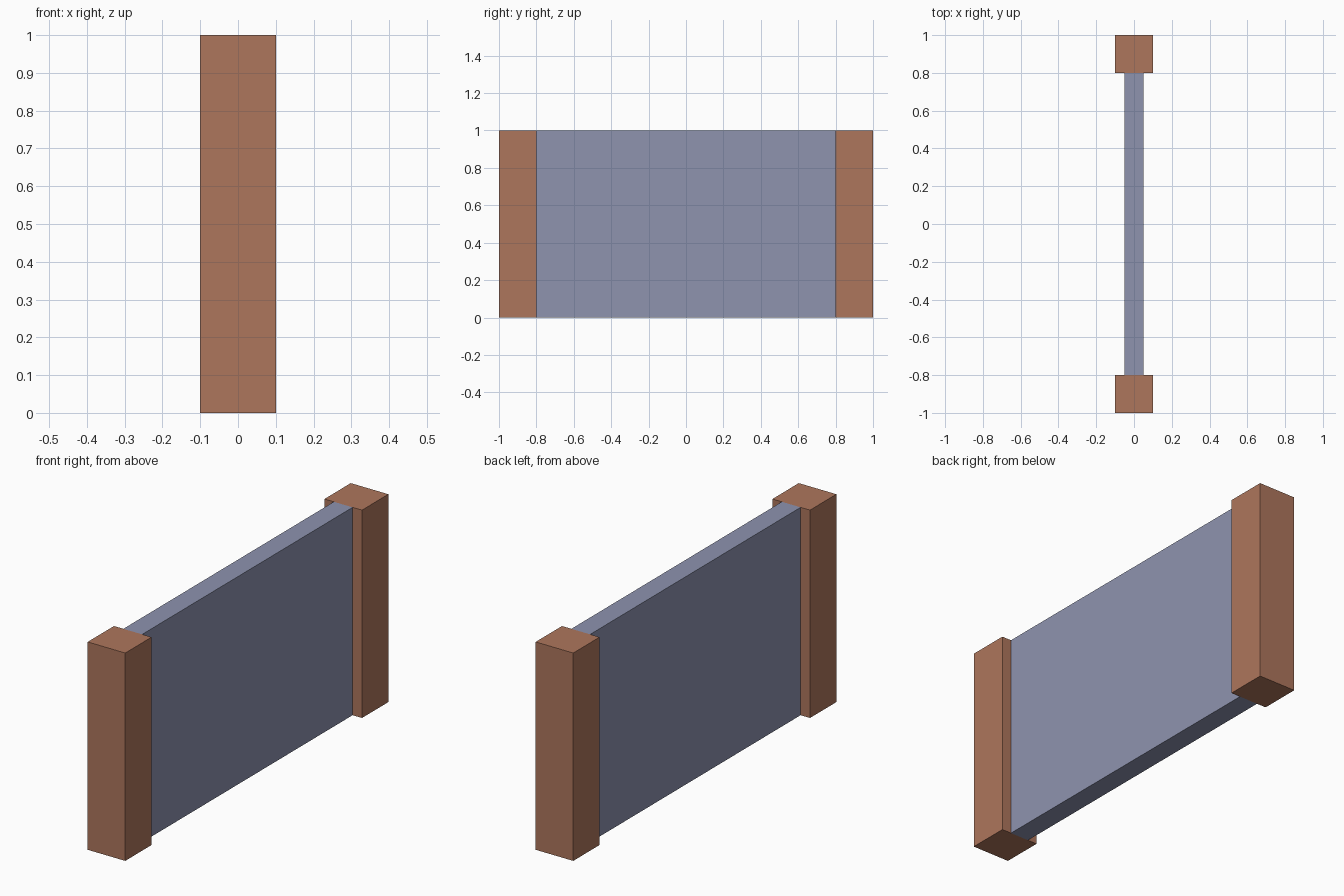
import bpy

if "Cube" in bpy.data.objects:
    bpy.data.objects.remove(bpy.data.objects["Cube"])


def material(name, rgb):
    mat = bpy.data.materials.new(name)
    mat.diffuse_color = (*rgb, 1.0)
    mat.use_nodes = True
    mat.node_tree.nodes["Principled BSDF"].inputs["Base Color"].default_value = mat.diffuse_color
    return mat


def box(name, size, centre, mat):
    bpy.ops.mesh.primitive_cube_add(size=1, location=centre)
    obj = bpy.context.object
    obj.name = name
    obj.scale = size
    bpy.ops.object.transform_apply(location=False, rotation=False, scale=True)
    obj.data.materials.append(mat)
    return obj


terracotta = material("terracotta", (0.423, 0.181, 0.107))
slate_blue = material("slate blue", (0.271, 0.292, 0.429))

# Square end posts
for name, side in (("front_post", -1), ("back_post", 1)):
    box(name, (0.2, 0.2, 1.0), (0, side * 0.9, 0.5), terracotta)

# Thin panel between the posts
box("panel", (0.1, 1.6, 1.0), (0, 0, 0.5), slate_blue)
